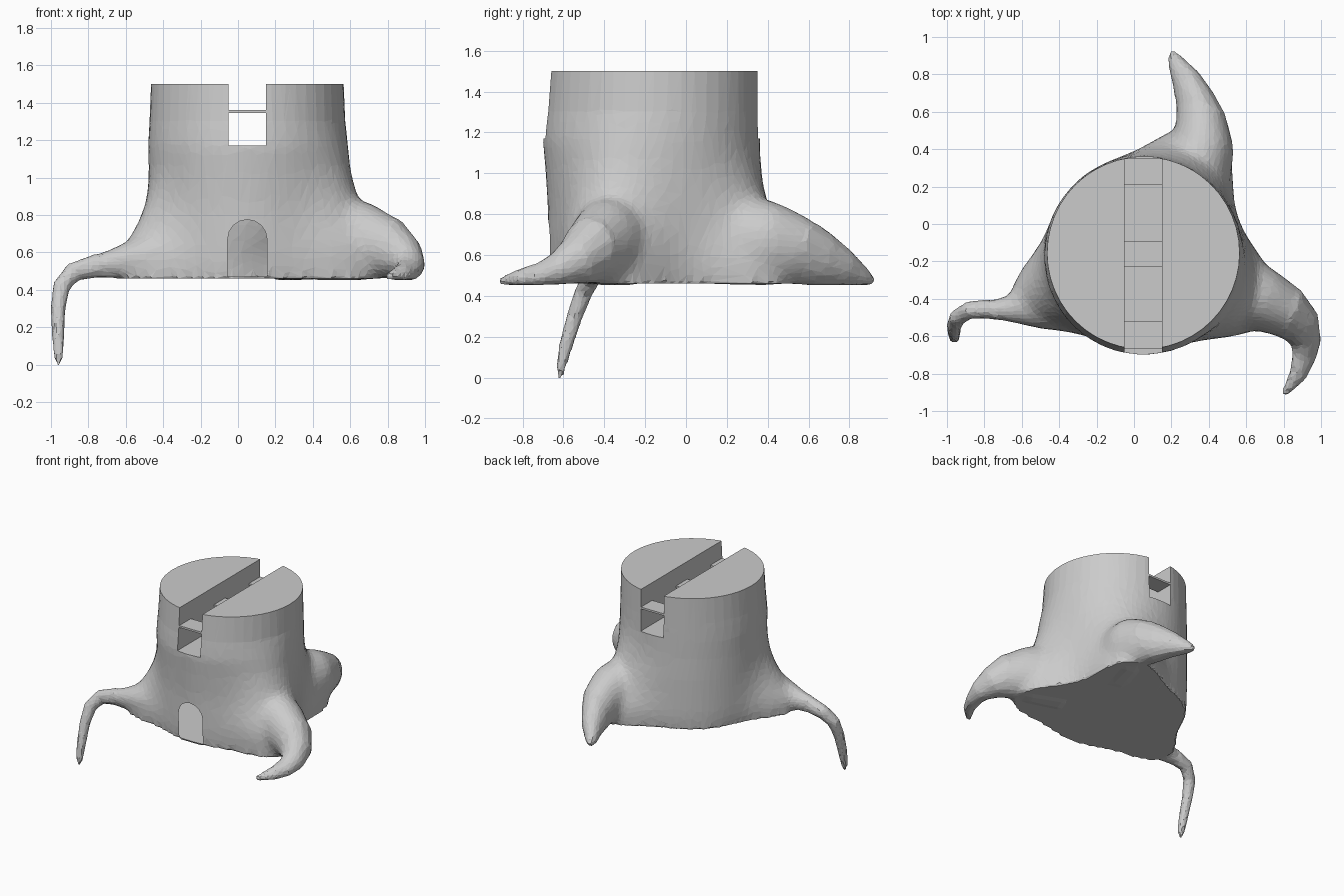
import bpy, bmesh, math
from mathutils import Vector

if "Cube" in bpy.data.objects:
    bpy.data.objects.remove(bpy.data.objects["Cube"])

CX, CY, FLOOR = 0.05, -0.155, 0.46


def make_object(name, bm):
    bmesh.ops.recalc_face_normals(bm, faces=bm.faces)
    me = bpy.data.meshes.new(name)
    bm.to_mesh(me)
    bm.free()
    ob = bpy.data.objects.new(name, me)
    bpy.context.collection.objects.link(ob)
    return ob


def loft(name, rings):
    bm = bmesh.new()
    loops = [[bm.verts.new(p) for p in r] for r in rings]
    n = len(loops[0])
    for a, b in zip(loops, loops[1:]):
        for i in range(n):
            j = (i + 1) % n
            bm.faces.new((a[i], a[j], b[j], b[i]))
    bm.faces.new(loops[0][::-1])
    bm.faces.new(loops[-1])
    return make_object(name, bm)


def box(name, x0, x1, y0, y1, z0, z1):
    return loft(name, [[(x0, y0, z), (x1, y0, z), (x1, y1, z), (x0, y1, z)] for z in (z0, z1)])


def apply_modifier(ob, kind, **settings):
    mod = ob.modifiers.new("step", kind)
    for key, value in settings.items():
        setattr(mod, key, value)
    bpy.context.view_layer.objects.active = ob
    bpy.ops.object.modifier_apply(modifier=mod.name)


def cut(target, cutter):
    cutter.hide_render = True
    apply_modifier(target, 'BOOLEAN', operation='DIFFERENCE', solver='EXACT', object=cutter)
    bpy.data.objects.remove(cutter)


# Trunk: round rings that flare toward the three roots
# (angle, spread, reach, start height) of each flare
FLARES = [(203, 16, 0.36, 1.10), (-24, 19, 0.40, 1.35), (61, 18, 0.36, 1.20)]
# (height, radius, shift in y)
PROFILE = [(FLOOR, 0.515, 0), (0.53, 0.52, 0), (0.6, 0.522, 0), (0.68, 0.522, 0), (0.76, 0.522, 0),
           (0.85, 0.523, 0), (0.95, 0.525, -0.005), (1.06, 0.528, -0.01), (1.16, 0.533, -0.015),
           (1.3, 0.523, -0.007), (1.5, 0.515, 0), (1.6, 0.515, 0)]


def trunk_ring(z, radius, dy, n=48):
    pts = []
    for i in range(n):
        a = 360 * i / n
        r = radius
        for ang, spread, reach, top in FLARES:
            d = (a - ang + 180) % 360 - 180
            t = max(0, (top - z) / (top - FLOOR))
            r += min(0.25, reach * t * t) * math.exp(-(d / spread) ** 2 / 1.6)
        pts.append((CX + r * math.cos(math.radians(a)), CY + dy + r * math.sin(math.radians(a)), z))
    return pts


trunk = loft("stump", [trunk_ring(*p) for p in PROFILE])


# Roots: tapering tubes along a path of (x, y, z, half width, half height)
def root(name, stations, floor=-1.0, sides=14):
    pts = [Vector(s[:3]) for s in stations]
    rings, side = [], None
    for i, s in enumerate(stations):
        t = (pts[min(i + 1, len(pts) - 1)] - pts[max(i - 1, 0)]).normalized()
        side = t.cross(Vector((0, 0, 1))) if side is None else side - t * side.dot(t)
        side.normalize()
        up = side.cross(t)
        ring = []
        for k in range(sides):
            a = 2 * math.pi * k / sides
            p = pts[i] + side * s[3] * math.cos(a) + up * s[4] * math.sin(a)
            p.z = max(p.z, floor)
            ring.append(p)
        rings.append(ring)
    return loft(name, rings)


roots = [
    root("left_root", [
        (-0.36, -0.39, 0.61, 0.19, 0.14), (-0.52, -0.44, 0.575, 0.13, 0.11), (-0.65, -0.455, 0.547, 0.08, 0.085),
        (-0.77, -0.455, 0.525, 0.053, 0.062), (-0.88, -0.46, 0.495, 0.047, 0.053),
        (-0.944, -0.50, 0.42, 0.044, 0.047), (-0.962, -0.545, 0.3, 0.04, 0.04), (-0.962, -0.59, 0.15, 0.034, 0.034),
        (-0.96, -0.613, 0.05, 0.026, 0.026), (-0.96, -0.618, -0.005, 0.014, 0.014)]),
    root("right_root", [
        (0.45, -0.32, 0.68, 0.22, 0.24), (0.68, -0.40, 0.655, 0.175, 0.215), (0.80, -0.465, 0.62, 0.15, 0.17),
        (0.885, -0.54, 0.57, 0.115, 0.12), (0.92, -0.63, 0.53, 0.082, 0.08), (0.91, -0.71, 0.507, 0.068, 0.055),
        (0.875, -0.81, 0.49, 0.05, 0.04), (0.80, -0.912, 0.47, 0.018, 0.018)], floor=0.452),
    root("back_root", [
        (0.30, 0.18, 0.68, 0.2, 0.23), (0.37, 0.42, 0.655, 0.175, 0.21), (0.36, 0.54, 0.625, 0.14, 0.175),
        (0.325, 0.66, 0.575, 0.107, 0.14), (0.28, 0.77, 0.535, 0.078, 0.095), (0.225, 0.865, 0.49, 0.046, 0.05),
        (0.198, 0.918, 0.47, 0.018, 0.018)], floor=0.452)]

# Fuse trunk and roots into one skin
for ob in roots + [trunk]:
    ob.select_set(True)
bpy.context.view_layer.objects.active = trunk
bpy.ops.object.join()
apply_modifier(trunk, 'REMESH', mode='VOXEL', voxel_size=0.02)

# Soften the joints between trunk and roots, keeping the flat base and thin tips
bm = bmesh.new()
bm.from_mesh(trunk.data)
joints = [v for v in bm.verts if 0.48 < v.co.z < 1.25 and 0.5 < math.hypot(v.co.x - CX, v.co.y - CY) < 0.86]
for _ in range(18):
    bmesh.ops.smooth_vert(bm, verts=joints, factor=0.5, use_axis_x=True, use_axis_y=True, use_axis_z=True)
bm.to_mesh(trunk.data)
bm.free()
apply_modifier(trunk, 'DECIMATE', ratio=0.12)

# Flat top, slot across it
cut(trunk, box("top_cutter", -1.2, 1.2, -1.2, 1.2, 1.5, 1.9))
cut(trunk, box("slot_cutter", -0.05, 0.15, -1.2, 1.2, 1.17, 1.8))

# Arched doorway opening into the hollow trunk
arch = [(-0.055, 0.472), (0.155, 0.472)]
arch += [(0.05 + 0.105 * math.cos(math.pi * k / 8), 0.67 + 0.105 * math.sin(math.pi * k / 8)) for k in range(9)]
cut(trunk, loft("door_cutter", [[(x, y, z) for x, z in arch] for y in (-0.95, -0.5)]))
bm = bmesh.new()
bm.from_mesh(trunk.data)
tunnel = [f for f in bm.faces
          if all(-0.06 < v.co.x < 0.16 and 0.47 < v.co.z < 0.78 and v.co.y < -0.49 for v in f.verts)
          and any(v.co.y > -0.51 for v in f.verts)]
bmesh.ops.delete(bm, geom=tunnel, context='FACES')
for f in bm.faces:
    f.smooth = False
bm.to_mesh(trunk.data)
bm.free()

# Thin planks bridging the slot
for label, y0, y1 in (("front_plank", -0.665, -0.52), ("middle_plank", -0.23, -0.09), ("back_plank", 0.21, 0.35)):
    box(label, -0.05, 0.15, y0, y1, 1.345, 1.36)
